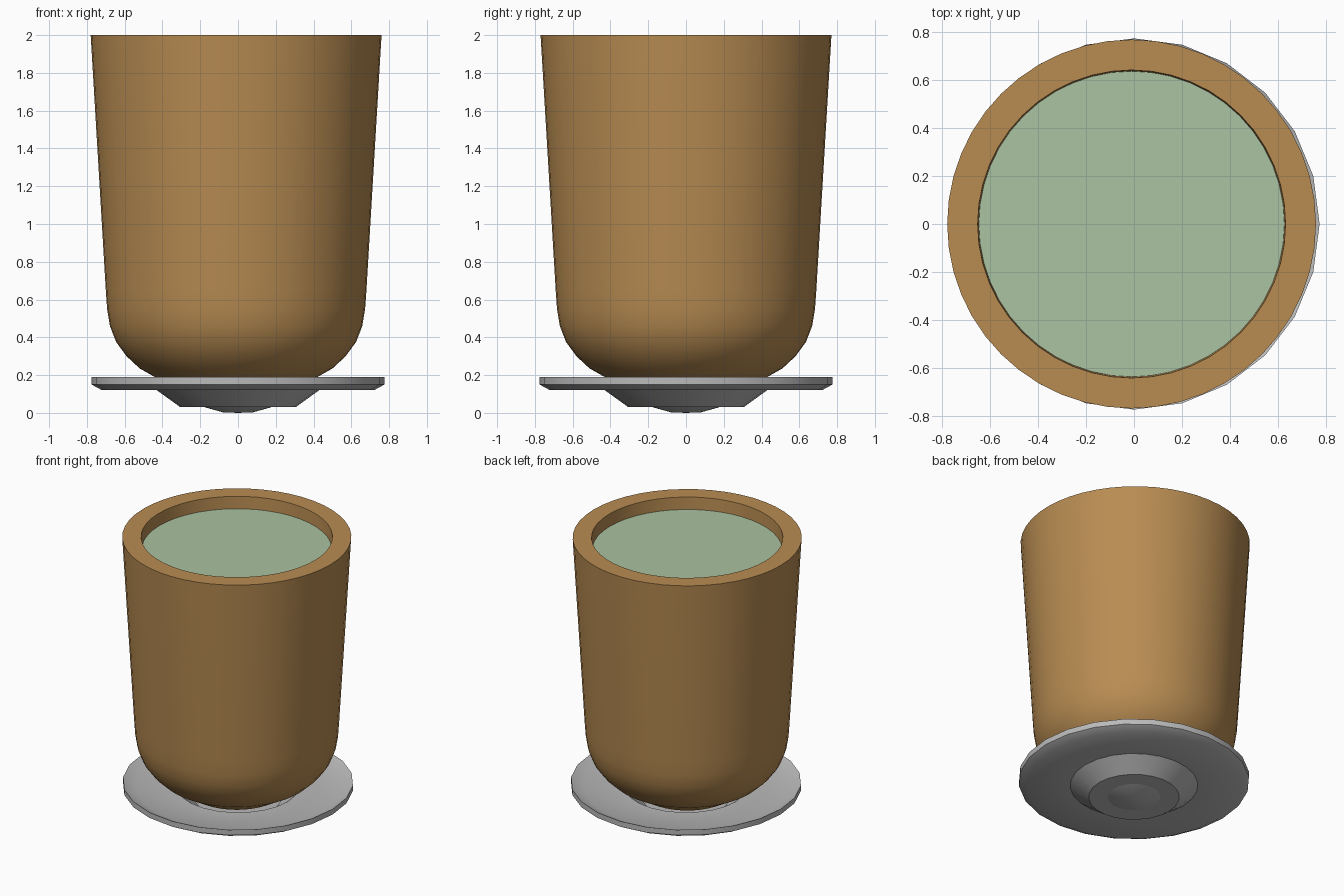
import bpy
import math

cube = bpy.data.objects.get("Cube")
if cube:
    bpy.data.objects.remove(cube, do_unlink=True)


def make_material(name, srgb):
    linear = [((c / 255 + 0.055) / 1.055) ** 2.4 for c in srgb]
    mat = bpy.data.materials.new(name)
    mat.use_nodes = True
    mat.diffuse_color = (*linear, 1)
    mat.node_tree.nodes["Principled BSDF"].inputs["Base Color"].default_value = (*linear, 1)
    return mat


def lathe(name, profile, sides, material, centre_x=0.0):
    """Spin (radius, height) points around z; a zero radius closes to a point."""
    verts, faces, rings = [], [], []
    for r, z in profile:
        count = sides if r > 0 else 1
        rings.append([len(verts) + i for i in range(count)])
        for i in range(count):
            a = math.tau * i / sides
            verts.append((r * math.cos(a), r * math.sin(a), z))
    for low, high in zip(rings, rings[1:]):
        for i in range(sides):
            j = (i + 1) % sides
            quad = [low[i % len(low)], low[j % len(low)],
                    high[j % len(high)], high[i % len(high)]]
            faces.append(list(dict.fromkeys(quad)))
    mesh = bpy.data.meshes.new(name)
    mesh.from_pydata(verts, [], faces)
    mesh.materials.append(material)
    obj = bpy.data.objects.new(name, mesh)
    obj.location.x = centre_x
    bpy.context.collection.objects.link(obj)
    bpy.ops.object.select_all(action="DESELECT")
    obj.select_set(True)
    bpy.context.view_layer.objects.active = obj
    bpy.ops.object.shade_smooth_by_angle(angle=math.radians(30))
    return obj


brown = make_material("warm brown", (184, 140, 82))
green = make_material("pale green", (170, 195, 161))
grey = make_material("light grey", (186, 186, 186))

CUP_X = -0.01
LIQUID_Z = 1.91

# Cup: rounded base, tapered wall, flat rim and hollow inside
lathe("cup", [
    (0, 0.06), (0.19, 0.08), (0.32, 0.125), (0.43, 0.19), (0.51, 0.235),
    (0.58, 0.3), (0.635, 0.375), (0.668, 0.46), (0.683, 0.55), (0.69, 0.65),
    (0.77, 2.0), (0.643, 2.0), (0.638, LIQUID_Z), (0.57, 0.6), (0.4, 0.32), (0, 0.25),
], 48, brown, CUP_X)

# Liquid surface
lathe("liquid", [(0.638, LIQUID_Z), (0, LIQUID_Z)], 48, green, CUP_X)

# Saucer: foot, flat underside, raised edge, floor and central well
lathe("saucer", [
    (0, 0.03), (0.305, 0.03), (0.43, 0.12), (0.72, 0.12), (0.775, 0.15),
    (0.775, 0.19), (0.685, 0.15), (0.41, 0.15), (0.29, 0.06), (0, 0.06),
], 24, grey)

# Shallow rounded button under the foot
lathe("foot_button", [(0, 0), (0.08, 0.003), (0.18, 0.031)], 24, grey)
